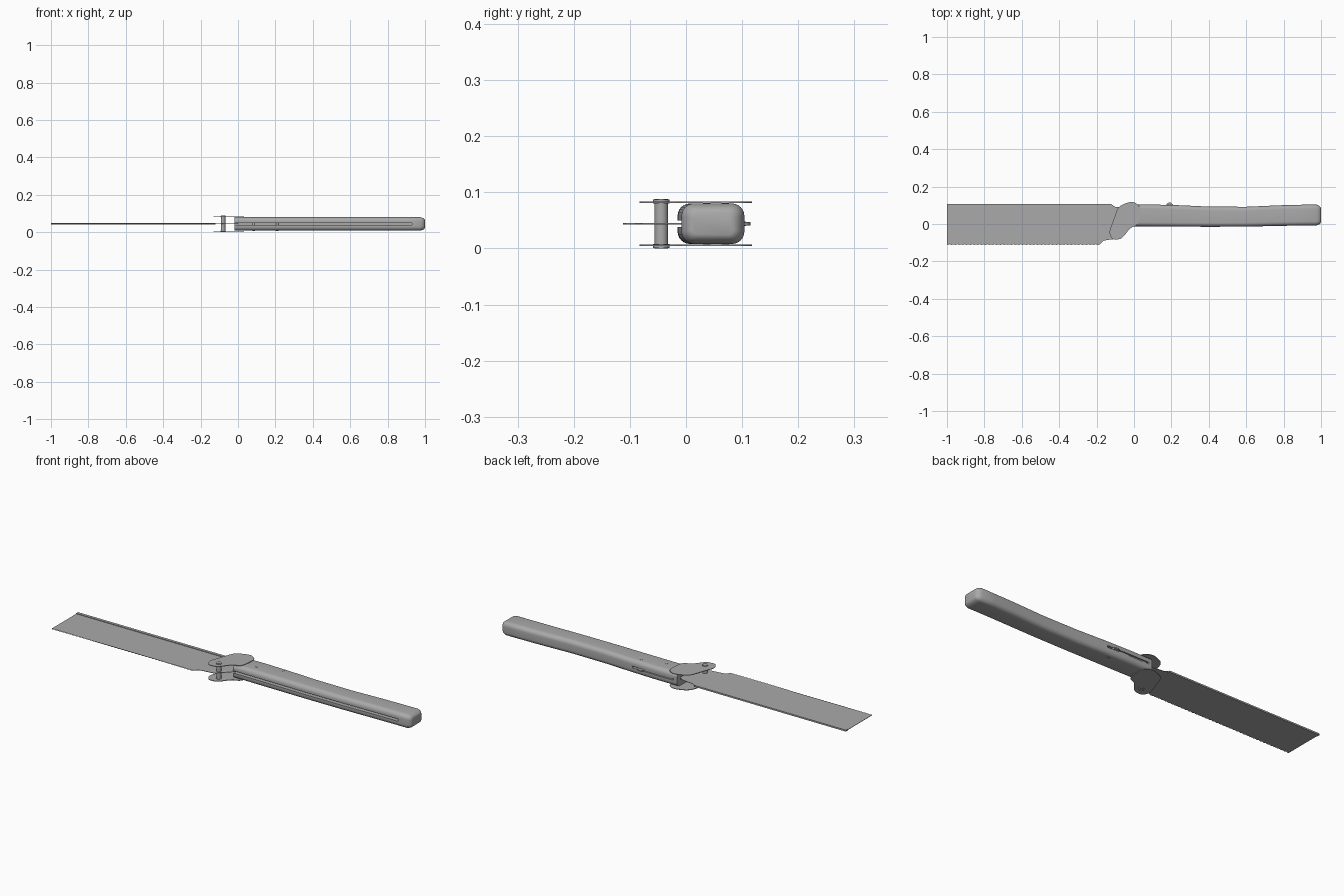
import bpy, bmesh, math
from mathutils import Matrix

old = bpy.data.objects.get("Cube")
if old:
    bpy.data.objects.remove(old, do_unlink=True)

steel = bpy.data.materials.new("grey_steel")
steel.use_nodes = True
GREY = (0.4, 0.4, 0.4, 1)
steel.diffuse_color = GREY
steel.node_tree.nodes["Principled BSDF"].inputs["Base Color"].default_value = GREY
MID = 0.044


def finish(name, bm, angle=30):
    bmesh.ops.recalc_face_normals(bm, faces=bm.faces)
    mesh = bpy.data.meshes.new(name)
    bm.to_mesh(mesh)
    bm.free()
    mesh.materials.append(steel)
    ob = bpy.data.objects.new(name, mesh)
    bpy.context.collection.objects.link(ob)
    smooth(ob, angle)
    return ob


def smooth(ob, angle=30):
    bpy.ops.object.select_all(action='DESELECT')
    ob.select_set(True)
    bpy.context.view_layer.objects.active = ob
    bpy.ops.object.shade_smooth_by_angle(angle=math.radians(angle))


def plate(name, outline, z, thick):
    bm = bmesh.new()
    base = bm.faces.new([bm.verts.new((x, y, z - thick / 2)) for x, y in outline])
    top = bmesh.ops.extrude_face_region(bm, geom=[base])["geom"]
    bmesh.ops.translate(bm, vec=(0, 0, thick),
                        verts=[v for v in top if isinstance(v, bmesh.types.BMVert)])
    return finish(name, bm)


def cylinder(name, x, y, z, radius, height):
    bm = bmesh.new()
    bmesh.ops.create_cone(bm, cap_ends=True, segments=24, radius1=radius, radius2=radius,
                          depth=height, matrix=Matrix.Translation((x, y, z)))
    return finish(name, bm)


def rect(x0, x1, y0, y1):
    return [(x0, y0), (x1, y0), (x1, y1), (x0, y1)]


def rounded(points, steps=4):
    """Soften a closed outline by corner cutting."""
    for _ in range(steps):
        cut = []
        for a, b in zip(points, points[1:] + points[:1]):
            for t in (0.2, 0.8):
                cut.append((a[0] + (b[0] - a[0]) * t, a[1] + (b[1] - a[1]) * t))
        points = cut
    return points


# Handle: rounded sections lofted along its length, rounded butt
stations = [(-0.02, -0.012, 0.103, 0), (0.1, -0.013, 0.104, 0), (0.25, -0.014, 0.1, 0),
            (0.4, -0.015, 0.093, 0), (0.6, -0.014, 0.092, 0), (0.78, -0.01, 0.1, 0),
            (0.9, -0.008, 0.103, 0), (0.975, -0.008, 0.104, 0), (0.99, -0.008, 0.104, 0.006),
            (0.997, -0.008, 0.104, 0.013), (1.0, -0.008, 0.104, 0.02)]
bm = bmesh.new()
rings = []
for x, y0, y1, inset in stations:
    r = 0.022 - inset * 0.6
    ring = []
    for corner in range(4):
        sy, sz = ((1, 1), (-1, 1), (-1, -1), (1, -1))[corner]
        cy = (y1 - inset - r) if sy > 0 else (y0 + inset + r)
        cz = MID + sz * (0.036 - inset * 0.8 - r)
        for i in range(7):
            a = (corner + i / 6) * math.pi / 2
            ring.append(bm.verts.new((x, cy + r * math.cos(a), cz + r * math.sin(a))))
    rings.append(ring)
for a, b in zip(rings, rings[1:]):
    for i in range(len(a)):
        j = (i + 1) % len(a)
        bm.faces.new((a[i], a[j], b[j], b[i]))
bm.faces.new(rings[0])
bm.faces.new(rings[-1])
handle = finish("handle", bm)

# Blade slot along the front, short lever slot along the back
cutters = [plate("blade_slot_cutter", rect(-0.05, 0.93, -0.05, 0.075), MID, 0.012),
           plate("lever_slot_cutter", rect(0.0, 0.24, 0.085, 0.15), MID, 0.009)]
for cutter in cutters:
    mod = handle.modifiers.new("slot", 'BOOLEAN')
    mod.operation = 'DIFFERENCE'
    mod.solver = 'EXACT'
    mod.object = cutter
    bpy.context.view_layer.objects.active = handle
    bpy.ops.object.modifier_apply(modifier=mod.name)
    bpy.data.objects.remove(cutter, do_unlink=True)
smooth(handle)

# Blade with fine teeth on the front edge and a tang running to the pivot
teeth = []
count = 40
for i in range(count * 2 + 1):
    teeth.append((-0.995 + 0.8 * i / (count * 2), -0.112 + 0.004 * (i % 2)))
blade = teeth + [(-0.18, -0.108), (-0.165, -0.09), (-0.14, -0.085), (-0.085, -0.078),
                 (-0.055, -0.05), (-0.01, -0.005), (0.0, 0.06), (-0.04, 0.085),
                 (-0.1, 0.092), (-0.12, 0.105), (-1.0, 0.105), (-1.0, -0.108)]
plate("blade", blade, MID, 0.002)
plate("blade_spine", rect(-1.0, -0.12, 0.092, 0.107), MID, 0.008)

# Bolster plates above and below
bolster = rounded([(-0.135, -0.045), (-0.115, -0.085), (-0.065, -0.08), (-0.02, -0.02),
                   (0.025, -0.005), (0.035, 0.095), (-0.01, 0.123), (-0.085, 0.095),
                   (-0.11, 0.02)])
for side, z in (("upper", 0.0825), ("lower", 0.0055)):
    plate(side + "_bolster", bolster, z, 0.003)

# Pivot pin with a flange at each end
cylinder("pivot_pin", -0.08, -0.044, MID, 0.012, 0.088)
for side, z in (("upper", 0.0835), ("lower", 0.0045)):
    cylinder(side + "_pivot_head", -0.08, -0.044, z, 0.0145, 0.007)

# Lock lever in the back slot, with its thumb disc
plate("lock_lever", rect(0.01, 0.2, 0.086, 0.099), MID, 0.005)
cylinder("thumb_disc", 0.19, 0.096, MID, 0.019, 0.006)

# Handle rivets
for name, x, y in (("front_rivet", 0.085, 0.037), ("rear_rivet", 0.21, 0.07)):
    cylinder(name, x, y, MID, 0.007, 0.0735)
